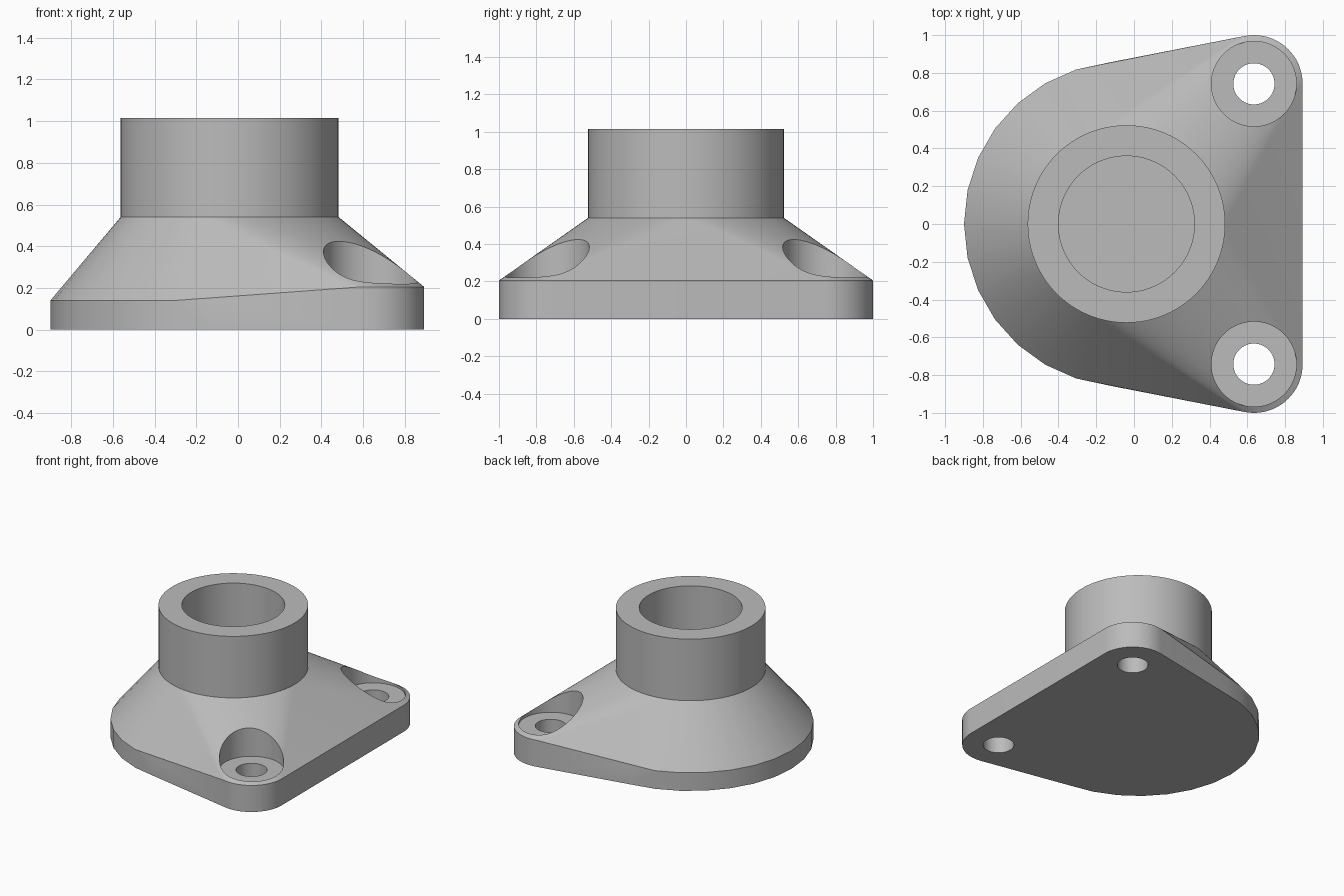
import bpy, bmesh
from math import cos, sin, pi, radians

old = bpy.data.objects.get("Cube")
if old:
    bpy.data.objects.remove(old, do_unlink=True)

grey = bpy.data.materials.new("plain_grey")
grey.use_nodes = True
colour = (0.5, 0.5, 0.5, 1)
grey.diffuse_color = colour
grey.node_tree.nodes["Principled BSDF"].inputs["Base Color"].default_value = colour

COLLAR_X = -0.04
HOLE_X, HOLE_Y = 0.635, 0.742


def make_object(name, bm):
    mesh = bpy.data.meshes.new(name)
    bm.to_mesh(mesh)
    bm.free()
    mesh.materials.append(grey)
    obj = bpy.data.objects.new(name, mesh)
    bpy.context.collection.objects.link(obj)
    return obj


def ring(x, y, z, radius, sides):
    return [(x + radius * cos(2 * pi * i / sides + pi),
             y + radius * sin(2 * pi * i / sides + pi), z) for i in range(sides)]


def hull(name, points):
    bm = bmesh.new()
    verts = [bm.verts.new(p) for p in points]
    result = bmesh.ops.convex_hull(bm, input=verts)
    inside = {v for v in result["geom_interior"] if isinstance(v, bmesh.types.BMVert)}
    bmesh.ops.delete(bm, geom=list(inside), context="VERTS")
    bmesh.ops.dissolve_limit(bm, angle_limit=radians(0.1), verts=bm.verts, edges=bm.edges)
    bmesh.ops.recalc_face_normals(bm, faces=bm.faces)
    return make_object(name, bm)


def cylinder(name, x, y, low, high, radius, sides=96):
    return hull(name, ring(x, y, low, radius, sides) + ring(x, y, high, radius, sides))


# Flange: round back, two raised corners and the collar foot wrapped in one hull
points = ring(COLLAR_X, 0, 0.54, 0.523, 96)
for z in (0, 0.14):
    points += ring(COLLAR_X, 0, z, 0.86, 30)
for side in (-1, 1):
    for z in (0, 0.205):
        points += ring(HOLE_X, side * HOLE_Y, z, 0.258, 64)
body = hull("flange_body", points)


def combine(tool, operation):
    mod = body.modifiers.new(tool.name, "BOOLEAN")
    mod.operation = operation
    mod.solver = "EXACT"
    mod.object = tool
    tool.hide_render = True
    tool.hide_set(True)


# Collar with a blind bore
combine(cylinder("collar", COLLAR_X, 0, 0.4, 1.015, 0.523), "UNION")
combine(cylinder("bore_cutter", COLLAR_X, 0, 0.205, 1.2, 0.36), "DIFFERENCE")

# Counterbored mounting holes
for side, label in ((1, "back"), (-1, "front")):
    y = side * HOLE_Y
    combine(cylinder(label + "_pocket_cutter", HOLE_X, y, 0.205, 0.8, 0.225), "DIFFERENCE")
    combine(cylinder(label + "_hole_cutter", HOLE_X, y, -0.2, 0.5, 0.109), "DIFFERENCE")

# Apply the cuts and remove the helpers
bpy.context.view_layer.objects.active = body
body.select_set(True)
tools = [mod.object for mod in body.modifiers]
for mod in list(body.modifiers):
    bpy.ops.object.modifier_apply(modifier=mod.name)
for tool in tools:
    bpy.data.objects.remove(tool, do_unlink=True)
bpy.ops.object.shade_smooth_by_angle(angle=radians(20))
